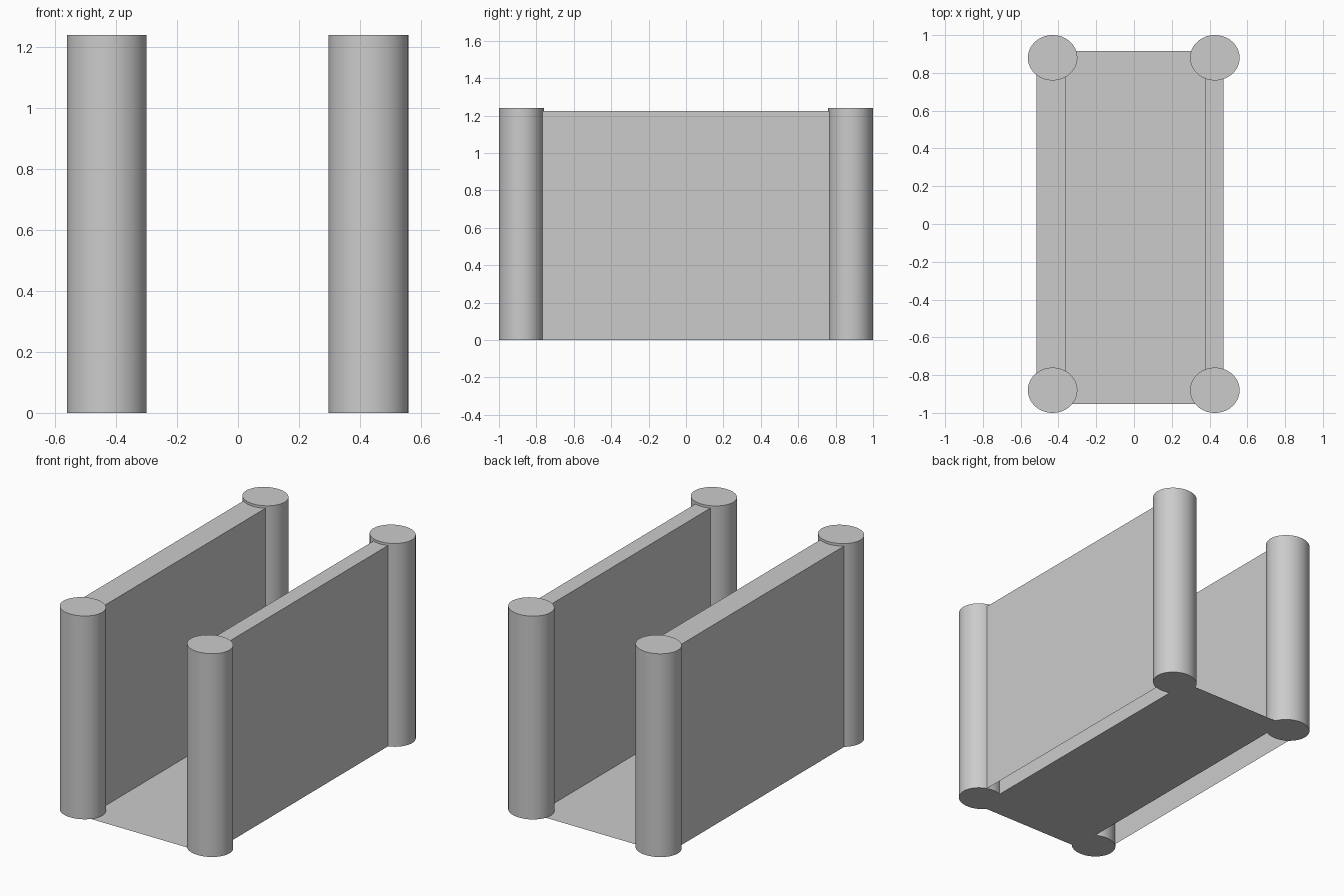
import bpy

if "Cube" in bpy.data.objects:
    bpy.data.objects.remove(bpy.data.objects["Cube"])

BACK, FRONT, WALL_TOP, POST_TOP = 0.917, -0.952, 1.225, 1.24


def extrude_profile(name, profile):
    """Sweep an open x/z profile along y into a thin sheet."""
    n = len(profile)
    verts = [(x, y, z) for y in (FRONT, BACK) for x, z in profile]
    faces = [(i, i + n, i + n + 1, i + 1) for i in range(n - 1)]
    mesh = bpy.data.meshes.new(name)
    mesh.from_pydata(verts, [], faces)
    obj = bpy.data.objects.new(name, mesh)
    bpy.context.collection.objects.link(obj)
    return obj


def wall(name, x0, x1):
    # hollow panel, open at the bottom
    return extrude_profile(name, [(x0, 0), (x0, WALL_TOP), (x1, WALL_TOP), (x1, 0)])


def post(name, x, y):
    bpy.ops.mesh.primitive_cylinder_add(vertices=64, radius=1, depth=POST_TOP,
                                        location=(x, y, POST_TOP / 2))
    obj = bpy.context.object
    obj.name = name
    obj.scale = (0.131, 0.12, 1)
    bpy.ops.object.transform_apply(location=False, rotation=False, scale=True)
    bpy.ops.object.shade_smooth_by_angle()


# Side walls
wall("left_wall", -0.515, -0.36)
wall("right_wall", 0.375, 0.474)

# Thin floor between the walls; upward-facing winding
extrude_profile("floor", [(0.375, 0), (-0.36, 0)])

# Slightly oval corner posts
for side, x in (("left", -0.431), ("right", 0.428)):
    for end, y in (("front", -0.88), ("back", 0.88)):
        post(f"{end}_{side}_post", x, y)
